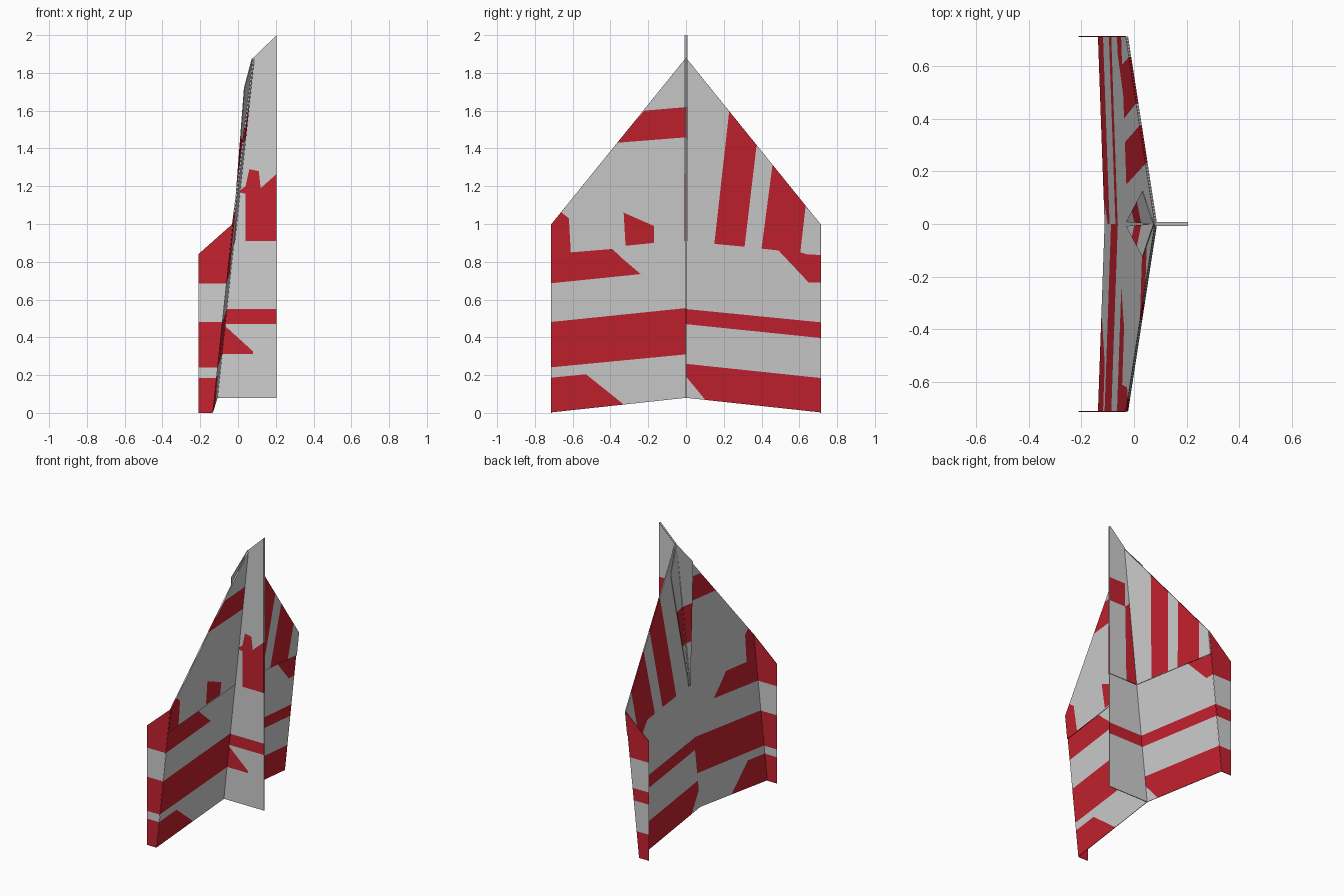
import bpy, bmesh
from mathutils import Vector

if "Cube" in bpy.data.objects:
    bpy.data.objects.remove(bpy.data.objects["Cube"])

def material(name, rgb):
    m = bpy.data.materials.new(name)
    m.diffuse_color = (*rgb, 1)
    m.use_nodes = True
    m.node_tree.nodes["Principled BSDF"].inputs["Base Color"].default_value = m.diffuse_color
    return m

PAPER = material("paper_grey", (0.62, 0.62, 0.62))
RED = material("stripe_red", (0.56, 0.016, 0.028))

def inside(p, poly):
    hit = False
    for (ax, ay), (bx, by) in zip(poly, poly[1:] + poly[:1]):
        if (ay > p.y) != (by > p.y) and p.x < ax + (p.y - ay) * (bx - ax) / (by - ay):
            hit = not hit
    return hit

def sheet(name, outline, place, reds=(), thick=0.004):
    """Flat paper panel in 2D, cut along the stripe edges, then placed in space."""
    bm = bmesh.new()
    bm.faces.new([bm.verts.new((u, v, 0)) for u, v in outline])
    for poly in reds:
        for a, b in zip(poly, poly[1:] + poly[:1]):
            normal = Vector((b[1] - a[1], a[0] - b[0], 0)).normalized()
            bmesh.ops.bisect_plane(bm, geom=bm.verts[:] + bm.edges[:] + bm.faces[:],
                                   dist=1e-5, plane_co=(*a, 0), plane_no=normal)
    for f in bm.faces:
        c = f.calc_center_median()
        f.material_index = int(any(inside(c, poly) for poly in reds))
    for v in bm.verts:
        v.co = place(v.co.x, v.co.y)
    bmesh.ops.recalc_face_normals(bm, faces=bm.faces[:])
    me = bpy.data.meshes.new(name)
    bm.to_mesh(me)
    bm.free()
    me.materials.append(PAPER)
    me.materials.append(RED)
    ob = bpy.data.objects.new(name, me)
    bpy.context.collection.objects.link(ob)
    mod = ob.modifiers.new("paper_thickness", 'SOLIDIFY')
    mod.thickness, mod.offset = thick, 0
    return ob

def wing_x(y, z):
    return -0.118 + 0.1056 * z - 0.024 * abs(y)

# Stripe shapes on the wings, in (y, z)
left_stripes = [
    [(0.01, 1.62), (0.01, 1.46), (-0.37, 1.43), (-0.22, 1.6)],
    [(-0.73, 0.99), (-0.67, 1.07), (-0.62, 1.03), (-0.61, 0.85), (-0.39, 0.868),
     (-0.34, 0.82), (-0.24, 0.735), (-0.73, 0.685)],
    [(-0.73, 0.24), (0.01, 0.311), (0.01, 0.556), (-0.73, 0.48)],
    [(-0.73, -0.01), (-0.33, 0.035), (-0.33, 0.045), (-0.53, 0.205), (-0.73, 0.185)],
]
blob = [(-0.33, 1.06), (-0.17, 0.99), (-0.17, 0.9), (-0.32, 0.885)]
right_stripes = [
    [(0.15, 0.895), (0.31, 0.88), (0.375, 1.43), (0.23, 1.61)],
    [(0.40, 0.87), (0.46, 1.33), (0.635, 1.11), (0.605, 0.85), (0.64, 0.84),
     (0.73, 0.835), (0.73, 0.69), (0.65, 0.69), (0.49, 0.86)],
    [(-0.01, 0.551), (-0.01, 0.471), (0.73, 0.395), (0.73, 0.478)],
    [(-0.01, 0.261), (0.73, 0.183), (0.73, -0.01), (0.11, 0.06), (-0.01, 0.205)],
]

# Wings, the folded-over front layer, winglets and inner flaps
TIP = 0.712
for side, s, stripes, extra in (("left", -1, left_stripes, [blob]), ("right", 1, right_stripes, [])):
    sheet(side + "_wing", [(0, 0.08), (s * TIP, 0.003), (s * TIP, 1.0), (0, 1.88)],
          lambda y, z: (wing_x(y, z), y, z), stripes)
    sheet(side + "_wing_front_fold", [(0, 0.91), (s * TIP, 0.835), (s * TIP, 1.0), (0, 1.88)],
          lambda y, z: (wing_x(y, z) + 0.005, y, z), stripes + extra)
    bands = ([(0.685, 1.1), (0.24, 0.48), (-0.1, 0.185)] if s < 0
             else [(0.69, 1.1), (0.395, 0.48), (-0.1, 0.183)])
    sheet(side + "_winglet",
          [(-0.21, 0), (wing_x(TIP, 0), 0), (wing_x(TIP, 1.0), 1.0), (-0.21, 0.84)],
          lambda x, z: (x, s * TIP, z),
          [[(-0.3, a), (0.1, a), (0.1, b), (-0.3, b)] for a, b in bands])
    sheet(side + "_inner_flap", [(0, 1.88), (0.125, 1.72), (0.008, 0.91)],
          lambda y, z: (wing_x(y, z) - 0.005 - 0.18 * y, s * y, z),
          [[(0, 1.2), (0.2, 1.2), (0.2, 1.45), (0, 1.45)]])

# Keel: two sheets, each with a thicker folded layer above
root = lambda z: wing_x(0, z)
keel = [(root(0.08), 0.08), (0.205, 0.08), (0.205, 2.0), (root(1.88), 1.88)]
fold = [(root(0.91), 0.91), (0.205, 0.91), (0.205, 2.0), (root(1.88), 1.88)]
band = [(-0.2, 0.551), (0.3, 0.551), (0.3, 0.471), (-0.2, 0.471)]
keel_left = [band,
             [(-0.068, 0.46), (0.08, 0.325), (0.08, 0.311), (-0.2, 0.311)],
             [(0.04, 0.91), (0.21, 0.91), (0.21, 1.27), (0.12, 1.19), (0.11, 1.28),
              (0.06, 1.29), (0.04, 1.2), (0.0, 1.17), (0.04, 1.16)]]
keel_right = [band,
              [(0.08, 1.62), (0.21, 1.62), (0.21, 1.45), (0.08, 1.45)],
              [(-0.03, 0.91), (0.07, 0.91), (0.08, 1.45), (0.03, 1.5)]]
for side, s, reds in (("left", -1, keel_left), ("right", 1, keel_right)):
    sheet(side + "_keel", keel, lambda x, z: (x, s * 0.0015, z), reds, 0.003)
    sheet(side + "_keel_fold", fold, lambda x, z: (x, s * 0.006, z), reds, 0.004)
